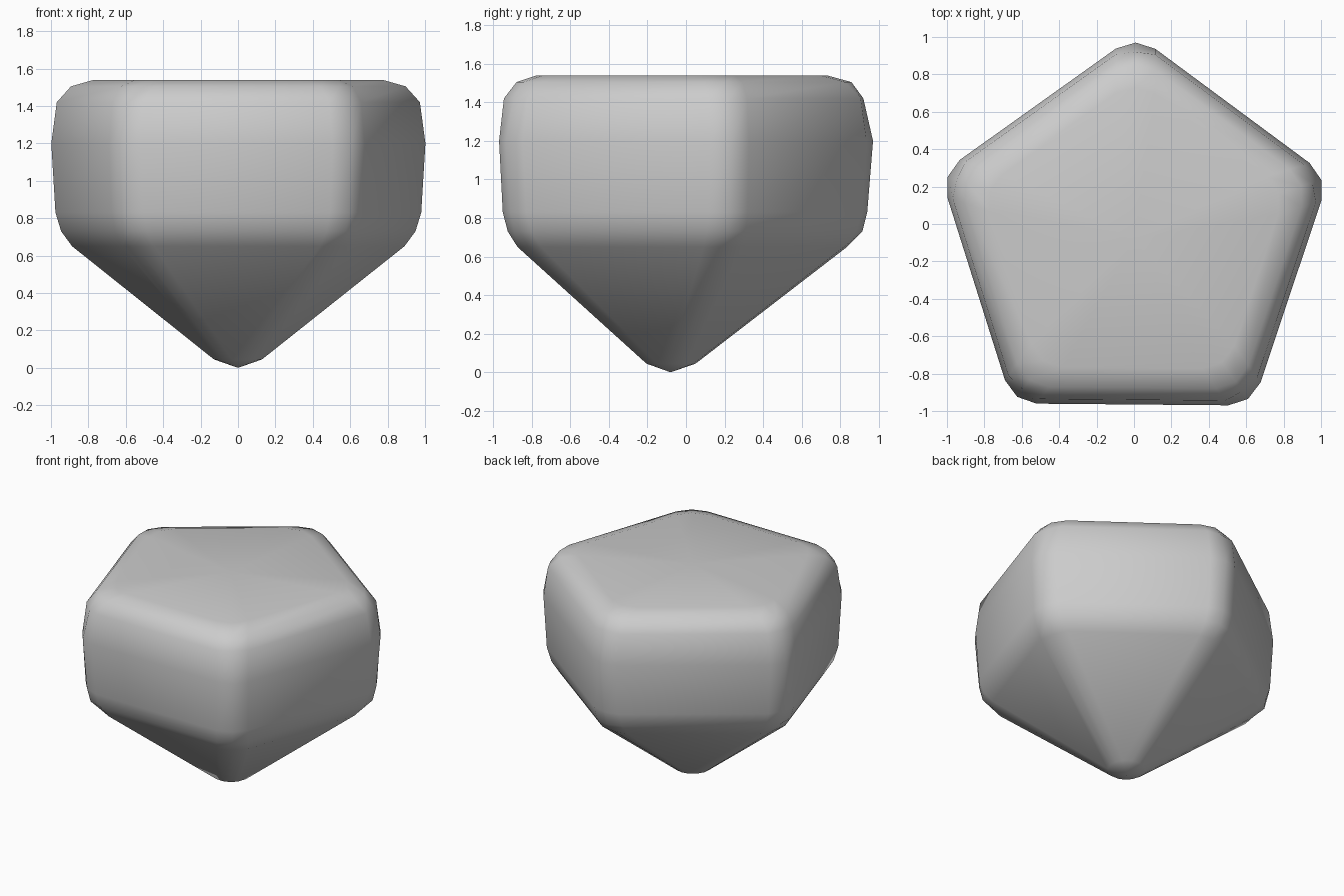
import bpy, bmesh, math
from mathutils import Vector

if "Cube" in bpy.data.objects:
    bpy.data.objects.remove(bpy.data.objects["Cube"])

# Rings from bottom to top: height, inradius, corner distance, corner rounding length
RINGS = [
    (0.045, 0.125, 0.130, 0.060),
    (0.65, 0.79, 0.915, 0.13),
    (0.73, 0.84, 0.995, 0.13),
    (0.83, 0.866, 1.02, 0.13),
    (1.20, 0.885, 1.05, 0.13),
    (1.42, 0.86, 1.00, 0.13),
    (1.505, 0.795, 0.938, 0.13),
    (1.54, 0.69, 0.81, 0.13),
]
CY = -0.08
START = math.radians(90 - 0.5)


def ring_points(z, inradius, corner, rounding):
    """Pentagon outline with each corner softened into three points."""
    sharp = inradius / math.cos(math.pi / 5)
    tips = [Vector((math.cos(a), math.sin(a), 0))
            for a in (START + i * math.tau / 5 for i in range(5))]
    points = []
    for i in range(5):
        tip = tips[i] * sharp
        before = (tips[i - 1] * sharp - tip).normalized()
        after = (tips[(i + 1) % 5] * sharp - tip).normalized()
        points += [tip + before * rounding, tips[i] * corner, tip + after * rounding]
    return [p + Vector((0, CY, z)) for p in points]


# Faceted stone: pointed base, upright sides, bevelled flat top
bm = bmesh.new()
rings = [[bm.verts.new(p) for p in ring_points(*r)] for r in RINGS]
n = len(rings[0])
for low, high in zip(rings, rings[1:]):
    for i in range(n):
        j = (i + 1) % n
        bm.faces.new((low[i], low[j], high[j], high[i]))
point = bm.verts.new((0, CY, 0))
centre = bm.verts.new((0, CY, 1.54))
for i in range(n):
    j = (i + 1) % n
    bm.faces.new((point, rings[0][j], rings[0][i]))
    bm.faces.new((centre, rings[-1][i], rings[-1][j]))
bmesh.ops.recalc_face_normals(bm, faces=bm.faces)

mesh = bpy.data.meshes.new("pentagonal_stone")
bm.to_mesh(mesh)
bm.free()
stone = bpy.data.objects.new("pentagonal_stone", mesh)
bpy.context.collection.objects.link(stone)
bpy.context.view_layer.objects.active = stone
stone.select_set(True)
bpy.ops.object.shade_smooth_by_angle(angle=math.radians(45))
